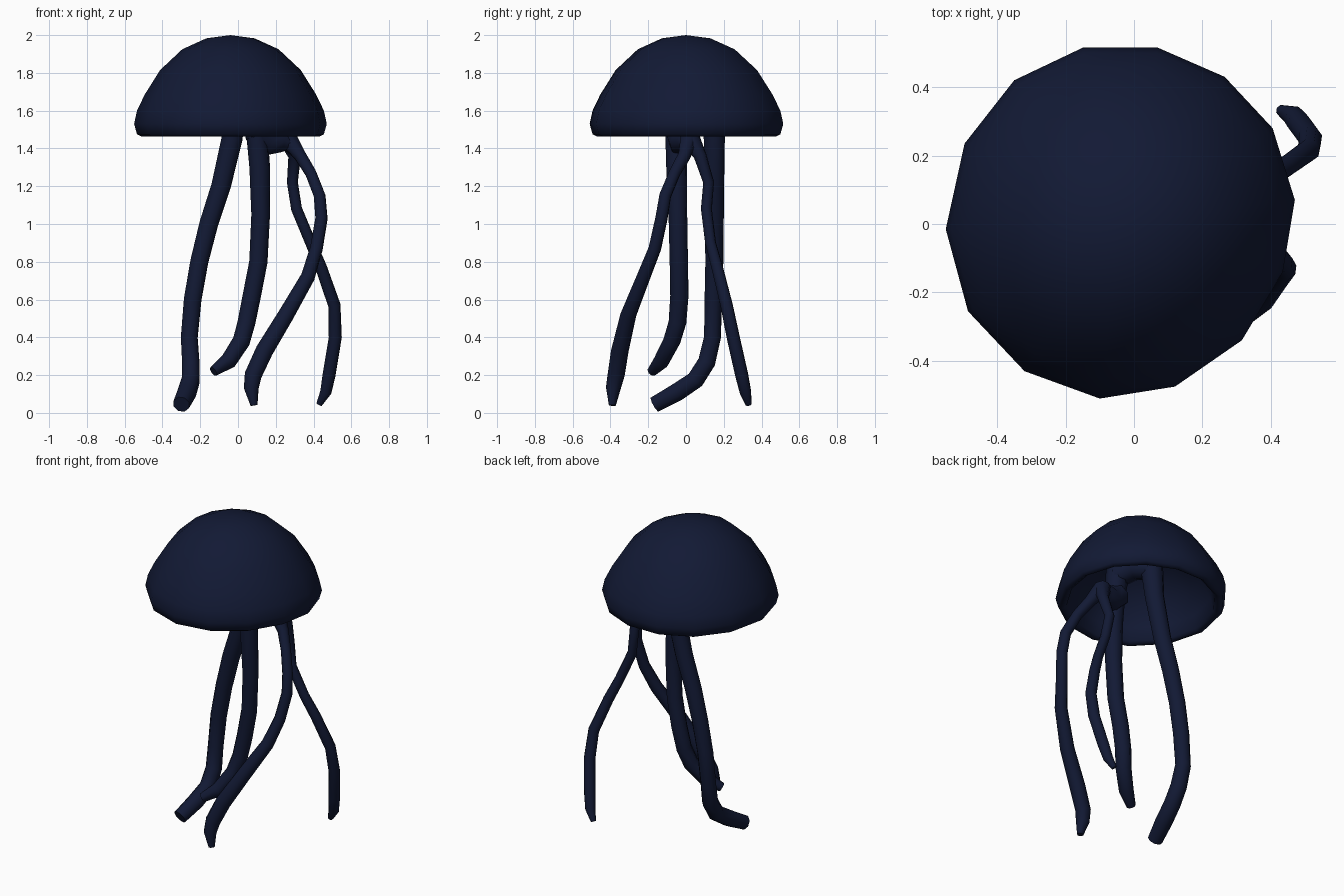
import bpy, bmesh

mat = bpy.data.materials.new("dark_navy")
mat.diffuse_color = (0.006, 0.010, 0.035, 1)


# Tapered tube through points (x, y, z, radius)
def tube(name, pts):
    cu = bpy.data.curves.new(name, 'CURVE')
    cu.dimensions = '3D'
    cu.bevel_depth = 1.05
    cu.bevel_resolution = 2
    cu.use_fill_caps = True
    sp = cu.splines.new('POLY')
    sp.points.add(len(pts) - 1)
    for p, (x, y, z, r) in zip(sp.points, pts):
        p.co = (x, y, z, 1)
        p.radius = r
    ob = bpy.data.objects.new(name, cu)
    bpy.context.collection.objects.link(ob)
    bpy.ops.object.select_all(action='DESELECT')
    ob.select_set(True)
    bpy.context.view_layer.objects.active = ob
    bpy.ops.object.convert(target='MESH')
    ob = bpy.context.object
    ob.data.materials.clear()
    ob.data.materials.append(mat)
    bpy.ops.object.shade_smooth_by_angle(angle=1.1)


# Bell: irregular 14-sided outline swept along an outer and inner profile
cx = -0.04
outline = [(.47, .07), (.405, .28), (.265, .43), (.07, .515), (-.15, .515),
           (-.35, .42), (-.495, .235), (-.55, -.015), (-.485, -.255),
           (-.32, -.43), (-.1, -.51), (.12, -.475), (.315, -.34), (.435, -.14)]
profile = [(.25, 1.983), (.5, 1.925), (.73, 1.815), (.89, 1.685), (.97, 1.6),
           (1, 1.53), (.97, 1.475), (.92, 1.462), (.87, 1.48), (.84, 1.56),
           (.73, 1.68), (.49, 1.79), (.23, 1.84)]
bm = bmesh.new()
rings = [[bm.verts.new((cx + (x - cx) * s, y * s, z)) for x, y in outline]
         for s, z in profile]
top = bm.verts.new((cx, 0, 2.0))
inner_top = bm.verts.new((cx, 0, 1.85))
n = len(outline)
for i in range(n):
    j = (i + 1) % n
    bm.faces.new((top, rings[0][i], rings[0][j]))
    bm.faces.new((inner_top, rings[-1][j], rings[-1][i]))
    for a, b in zip(rings, rings[1:]):
        bm.faces.new((a[i], b[i], b[j], a[j]))
bmesh.ops.recalc_face_normals(bm, faces=bm.faces)
me = bpy.data.meshes.new("bell")
bm.to_mesh(me)
bm.free()
me.materials.append(mat)
for p in me.polygons:
    p.use_smooth = True
bpy.context.collection.objects.link(bpy.data.objects.new("bell", me))

# Two thick tentacles
tube("left_tentacle", [
    (-.01, .11, 1.84, .075), (-.02, .14, 1.64, .065), (-.032, .15, 1.45, .056),
    (-.09, .15, 1.2, .052), (-.155, .15, 1.0, .05), (-.205, .15, .8, .048),
    (-.24, .145, .6, .047), (-.258, .14, .4, .045), (-.25, .11, .27, .047),
    (-.25, .05, .175, .048), (-.27, -.05, .108, .049), (-.3, -.165, .045, .043)])
tube("middle_tentacle", [
    (.06, -.03, 1.84, .075), (.09, -.05, 1.62, .065), (.1, -.053, 1.48, .055),
    (.115, -.05, 1.3, .053), (.12, -.043, 1.05, .048), (.108, -.038, .8, .047),
    (.073, -.035, .62, .047), (.045, -.045, .48, .046), (.018, -.075, .38, .045),
    (-.05, -.13, .275, .042), (-.13, -.18, .22, .026)])

# Web joining the tentacle roots, and the branch to the fork
tube("root_web", [(-.02, .14, 1.65, .07), (.04, .045, 1.68, .08),
                  (.09, -.05, 1.64, .07)])
tube("branch", [(.09, -.045, 1.5, .07), (.16, -.02, 1.43, .068),
                (.23, .01, 1.44, .058), (.28, .02, 1.425, .045),
                (.3, .02, 1.39, .033)])

# Two thin forked tentacles
tube("front_right_tentacle", [
    (.26, .02, 1.46, .05), (.33, -.01, 1.36, .033), (.385, -.06, 1.27, .03),
    (.432, -.11, 1.15, .031), (.442, -.13, 1.03, .032), (.415, -.165, .87, .033),
    (.37, -.225, .72, .036), (.255, -.305, .52, .041), (.14, -.35, .33, .045),
    (.08, -.37, .2, .044), (.07, -.385, .13, .038), (.085, -.39, .04, .018)])
tube("back_right_tentacle", [
    (.26, .02, 1.46, .05), (.3, .075, 1.36, .033), (.288, .12, 1.22, .028),
    (.31, .108, 1.08, .028), (.385, .13, .9, .028), (.44, .165, .77, .03),
    (.51, .215, .57, .032), (.515, .25, .4, .034), (.482, .295, .2, .034),
    (.465, .315, .11, .03), (.43, .332, .045, .016)])
